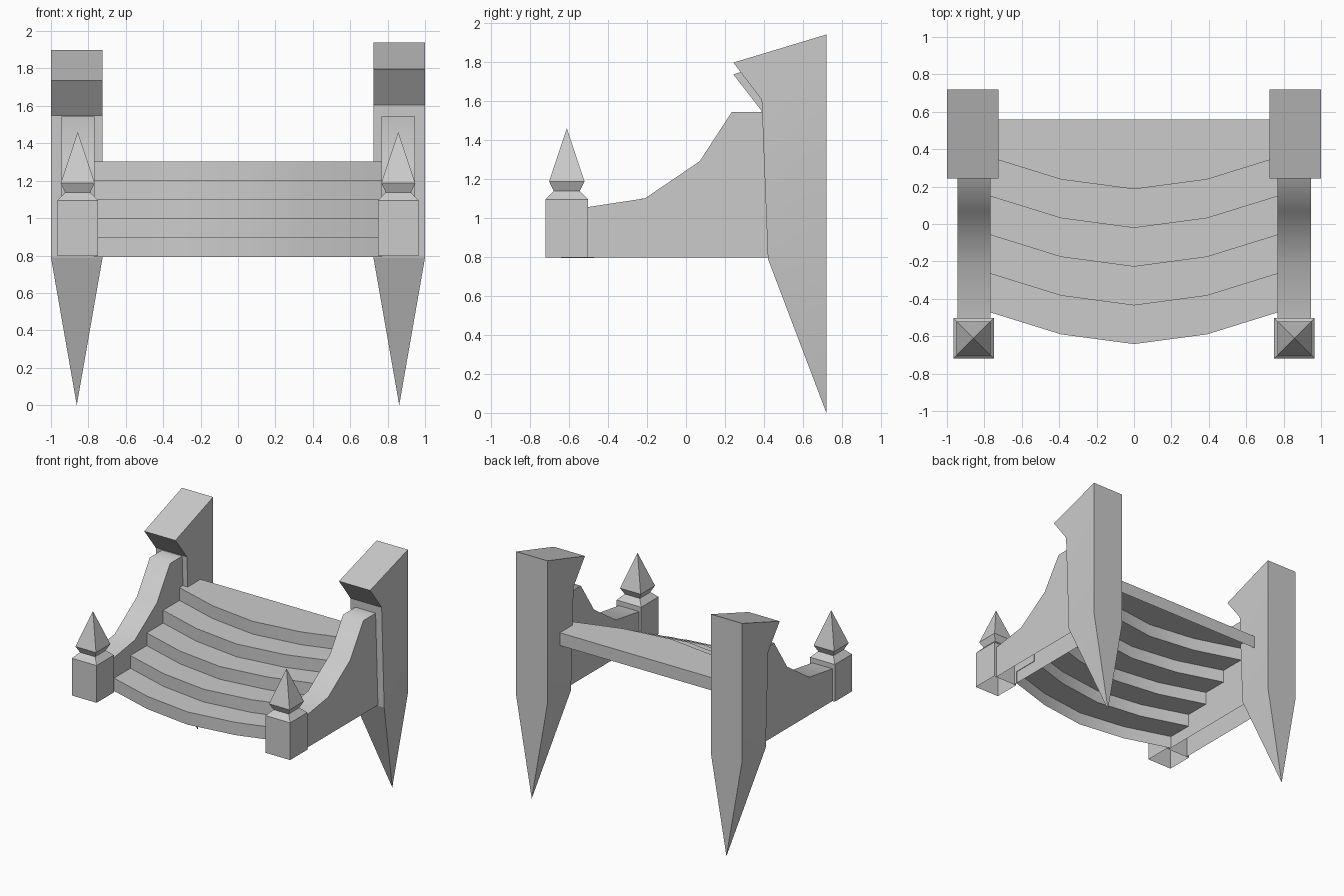
import bpy, bmesh, math

cube = bpy.data.objects.get("Cube")
if cube:
    bpy.data.objects.remove(cube, do_unlink=True)

stone = bpy.data.materials.new("grey_stone")
stone.use_nodes = True
stone.diffuse_color = (0.6, 0.6, 0.6, 1)
stone.node_tree.nodes["Principled BSDF"].inputs["Base Color"].default_value = (0.6, 0.6, 0.6, 1)


def finish(name, bm, angle):
    mesh = bpy.data.meshes.new(name)
    bm.to_mesh(mesh)
    bm.free()
    mesh.materials.append(stone)
    obj = bpy.data.objects.new(name, mesh)
    bpy.context.collection.objects.link(obj)
    bpy.ops.object.select_all(action='DESELECT')
    obj.select_set(True)
    bpy.context.view_layer.objects.active = obj
    bpy.ops.object.shade_smooth_by_angle(angle=math.radians(angle))


def bridge(bm, a, b, closed=False):
    """Join two equal rows of vertices with quads."""
    for i in range(len(a) if closed else len(a) - 1):
        j = (i + 1) % len(a)
        bm.faces.new((a[i], a[j], b[j], b[i]))


def pillar(name, cx, top, lip, notch):
    """Tall slab with a slanted overhanging head and a spike below."""
    side = [(0.72, 0.79), (0.72, top), (0.243, lip), (0.388, notch), (0.42, 0.79)]
    bm = bmesh.new()
    a, b = ([bm.verts.new((cx + dx, y, z)) for y, z in side] for dx in (-0.138, 0.138))
    bm.faces.new(a)
    bm.faces.new(b)
    bridge(bm, a, b)
    # spike closing the open bottom
    tip = bm.verts.new((cx, 0.72, 0))
    base = (a[0], b[0], b[-1], a[-1])
    for i in range(4):
        bm.faces.new((base[i], base[(i + 1) % 4], tip))
    bmesh.ops.recalc_face_normals(bm, faces=bm.faces)
    finish(name, bm, 15)


def newel_post(name, cx, cy):
    """Hollow square post with a chamfer, a flared neck and a pyramid finial."""
    bm = bmesh.new()
    rings = []
    for r, z in ((0.109, 0.797), (0.109, 1.095), (0.067, 1.138), (0.091, 1.187)):
        rings.append([bm.verts.new((cx + sx * r, cy + sy * r, z))
                      for sx, sy in ((-1, -1), (1, -1), (1, 1), (-1, 1))])
    for lo, hi in zip(rings, rings[1:]):
        bridge(bm, lo, hi, closed=True)
    tip = bm.verts.new((cx, cy, 1.46))
    for i in range(4):
        bm.faces.new((rings[-1][i], rings[-1][(i + 1) % 4], tip))
    finish(name, bm, 30)


def side_rail(name, s):
    """Hollow swept balustrade, open underneath."""
    outline = [(-0.505, 0.797), (-0.505, 1.055), (-0.21, 1.1), (0.07, 1.29),
               (0.235, 1.543), (0.395, 1.543), (0.425, 0.797)]
    bm = bmesh.new()
    a, b = ([bm.verts.new((s * x, y, z)) for y, z in outline] for x in (0.766, 0.945))
    bm.faces.new(a)
    bm.faces.new(b)
    bridge(bm, a, b)
    bmesh.ops.recalc_face_normals(bm, faces=bm.faces)
    finish(name, bm, 60)


# Tall rear pillars, slightly uneven in height
pillar("left_pillar", 0.862, 1.94, 1.796, 1.605)
pillar("right_pillar", -0.862, 1.9, 1.735, 1.548)

# Swept side rails and front posts
for label, s in (("left", 1), ("right", -1)):
    side_rail(label + "_rail", s)
    newel_post(label + "_post", s * 0.857, -0.611)

# Bowed staircase: one folded sheet of risers and treads, open underneath
bow = [(-0.77, 0.17), (-0.39, 0.052), (0, 0), (0.39, 0.052), (0.77, 0.17)]
rise, run = 0.102, 0.207
bm = bmesh.new()
rows = []
for i in range(5):
    for z in (0.793 + i * rise, 0.793 + (i + 1) * rise):
        rows.append([bm.verts.new((x, y - 0.642 + i * run, z)) for x, y in bow])
# straight lip along the back of the top tread
for z in (0.793 + 5 * rise, 0.793 + 4 * rise):
    rows.append([bm.verts.new((x, 0.56, z)) for x, _ in bow])
for lo, hi in zip(rows, rows[1:]):
    bridge(bm, lo, hi)
finish("stairs", bm, 30)
